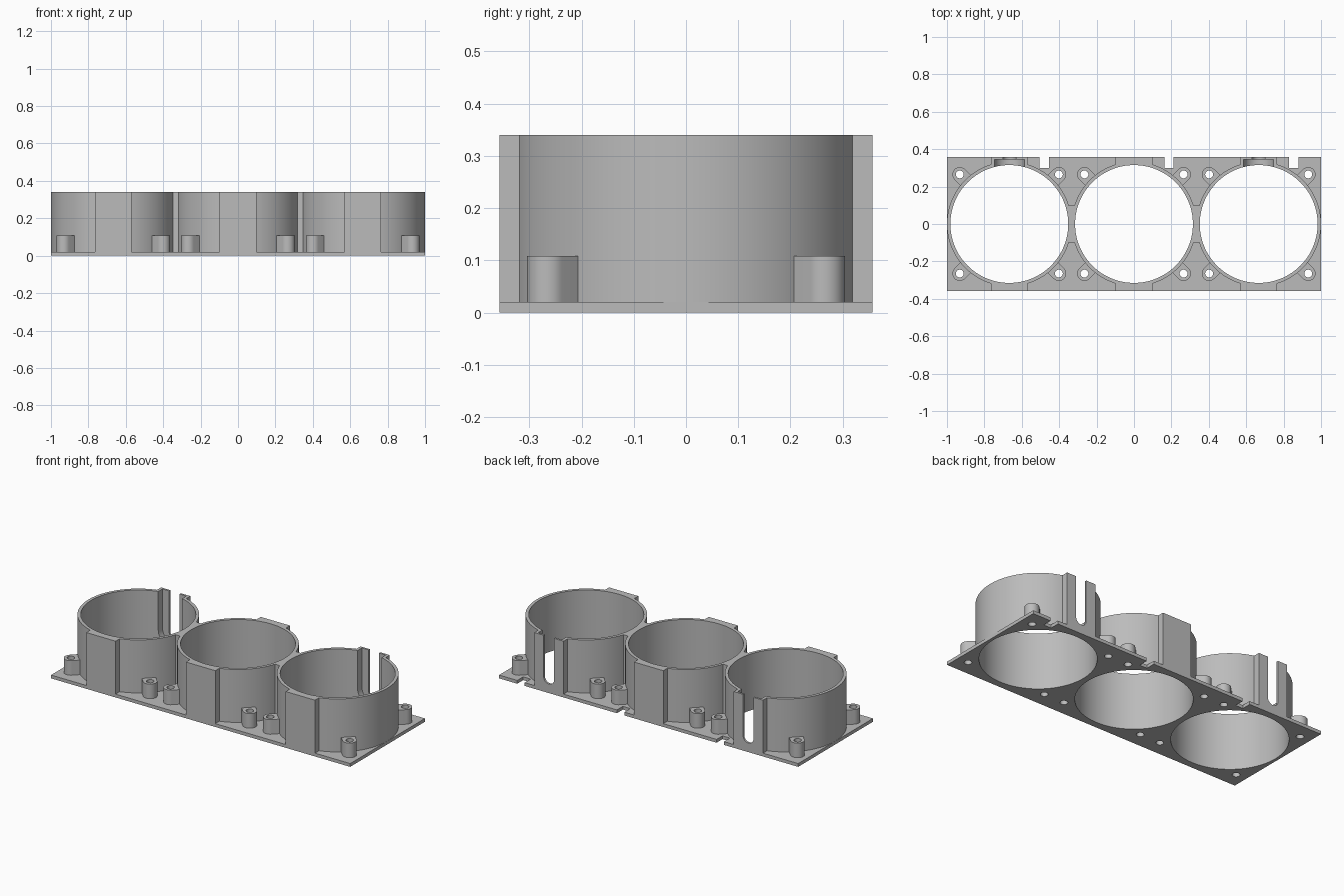
import bpy, bmesh, math
from mathutils import Vector

old = bpy.data.objects.get("Cube")
if old:
    bpy.data.objects.remove(old, do_unlink=True)

# Main dimensions
CENTRES = (-0.6667, 0.0, 0.6667)
R_OUT, R_IN = 0.3333, 0.315
HALF_Y, BASE, TOP = 0.357, 0.02, 0.34
POST_R, POST_TOP, POST_OFF = 0.039, 0.108, 0.265
PAD = 0.098

grey = bpy.data.materials.new("plain grey")
grey.use_nodes = True
grey.diffuse_color = (0.5, 0.5, 0.5, 1)
grey.node_tree.nodes["Principled BSDF"].inputs["Base Color"].default_value = (0.5, 0.5, 0.5, 1)


def prism(points, push):
    """Outline of 3D points, extruded along push."""
    return [Vector(p) for p in points], Vector(push)


def disc(x, y, r, z0, z1, n=128):
    ring = [(x + r * math.cos(math.tau * i / n), y + r * math.sin(math.tau * i / n), z0)
            for i in range(n)]
    return prism(ring, (0, 0, z1 - z0))


def box(x0, x1, y0, y1, z0, z1):
    return prism([(x0, y0, z0), (x1, y0, z0), (x1, y1, z0), (x0, y1, z0)], (0, 0, z1 - z0))


def build(name, prisms):
    bm = bmesh.new()
    for pts, push in prisms:
        face = bm.faces.new([bm.verts.new(p) for p in pts])
        out = bmesh.ops.extrude_face_region(bm, geom=[face], use_keep_orig=True)
        bmesh.ops.translate(bm, vec=push,
                            verts=[g for g in out["geom"] if isinstance(g, bmesh.types.BMVert)])
    bmesh.ops.recalc_face_normals(bm, faces=bm.faces)
    mesh = bpy.data.meshes.new(name)
    bm.to_mesh(mesh)
    bm.free()
    mesh.materials.append(grey)
    obj = bpy.data.objects.new(name, mesh)
    bpy.context.collection.objects.link(obj)
    return obj


def combine(obj, prisms, operation):
    """Apply a boolean with a temporary helper body."""
    helper = build("helper", prisms)
    helper.hide_render = True
    mod = obj.modifiers.new("combine", "BOOLEAN")
    mod.operation, mod.solver, mod.object = operation, "EXACT", helper
    bpy.context.view_layer.objects.active = obj
    bpy.ops.object.modifier_apply(modifier=mod.name)
    bpy.data.objects.remove(helper, do_unlink=True)


def finish(obj):
    bpy.ops.object.select_all(action="DESELECT")
    obj.select_set(True)
    bpy.context.view_layer.objects.active = obj
    bpy.ops.object.shade_smooth_by_angle(angle=math.radians(30))


def slot(x, half, z_mid, y0, y1):
    """Open-topped upright slot with a round bottom."""
    arc = [(x + half * math.cos(a), y0, z_mid + half * math.sin(a))
           for a in (math.pi + math.pi * i / 24 for i in range(25))]
    return prism(arc + [(x + half, y0, TOP + 0.1), (x - half, y0, TOP + 0.1)], (0, y1 - y0, 0))


def post(cx, sx, sy):
    """Round-nosed post reaching back into the cup wall."""
    angle = math.atan2(sy, sx)
    far = POST_OFF * math.sqrt(2)
    local = [(0.325, -POST_R)]
    local += [(far + POST_R * math.cos(a), POST_R * math.sin(a))
              for a in (-math.pi / 2 + math.pi * i / 24 for i in range(25))]
    local += [(0.325, POST_R)]
    c, s = math.cos(angle), math.sin(angle)
    return prism([(cx + u * c - v * s, u * s + v * c, BASE) for u, v in local],
                 (0, 0, POST_TOP - BASE))


corners = [(cx, sx, sy) for cx in CENTRES for sx in (-1, 1) for sy in (-1, 1)]
bores = [disc(cx, 0, R_IN, -0.1, TOP + 0.1) for cx in CENTRES]
screw_holes = [disc(cx + sx * POST_OFF, sy * POST_OFF, 0.021, -0.1, TOP, 32)
               for cx, sx, sy in corners]

# Base plate with bores, screw holes and rear edge notches
plate = build("base_plate", [box(-1, 1, -HALF_Y, HALF_Y, 0, BASE)])
notches = [box(cx + 0.162, cx + 0.212, 0.3, 0.4, -0.1, 0.1) for cx in CENTRES]
for cut in (bores, screw_holes, notches):
    combine(plate, cut, "DIFFERENCE")
finish(plate)

# Cup walls: webs joining three cylinders, with flat pads front and back
walls = build("cup_walls", [box(x - 0.025, x + 0.025, -0.1, 0.1, BASE, TOP)
                            for x in (-0.3333, 0.3333)])
for cx in CENTRES:
    combine(walls, [disc(cx, 0, R_OUT, BASE, TOP)], "UNION")
    combine(walls, [box(cx - PAD, cx + PAD, -HALF_Y, HALF_Y, BASE, TOP)], "UNION")
for bore in bores:
    combine(walls, [bore], "DIFFERENCE")
# Stepped cable slots at the back of the two outer cups
for cx in (CENTRES[0], CENTRES[2]):
    combine(walls, [slot(cx, 0.08, 0.105, 0.25, 0.345)], "DIFFERENCE")
    combine(walls, [slot(cx, 0.035, 0.09, 0.25, 0.4)], "DIFFERENCE")
finish(walls)

# Screw posts around each cup
posts = build("screw_posts", [post(*c) for c in corners])
combine(posts, screw_holes, "DIFFERENCE")
finish(posts)
